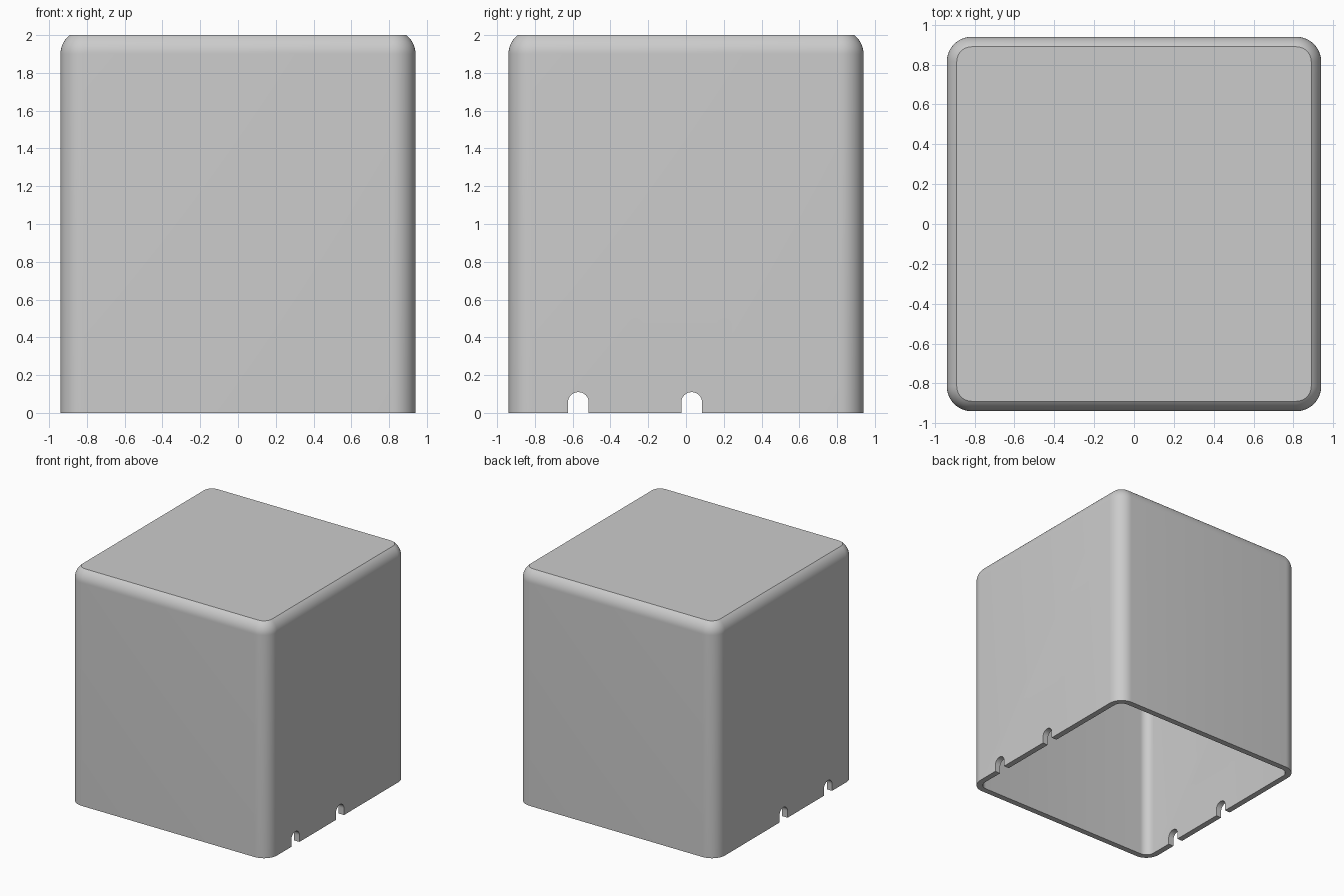
import bpy, bmesh, math

cube = bpy.data.objects.get("Cube")
if cube:
    bpy.data.objects.remove(cube, do_unlink=True)

HALF = 0.94        # half width of the cover
ROUND = 0.125      # radius of the vertical corners and the top edge
WALL = 0.05
SHOULDER = 1.9     # height where the top rounding starts
HEIGHT = 2.0
STEPS = 10

grey = bpy.data.materials.new("light_grey")
colour = (0.6, 0.6, 0.6, 1)
grey.diffuse_color = colour
grey.use_nodes = True
grey.node_tree.nodes["Principled BSDF"].inputs["Base Color"].default_value = colour


def make_object(name, bm):
    bmesh.ops.recalc_face_normals(bm, faces=bm.faces)
    mesh = bpy.data.meshes.new(name)
    bm.to_mesh(mesh)
    bm.free()
    mesh.materials.append(grey)
    obj = bpy.data.objects.new(name, mesh)
    bpy.context.collection.objects.link(obj)
    return obj


def rounded_square(bm, radius, z):
    """Ring of vertices; corner centres are shared by all rings."""
    centre = HALF - ROUND
    ring = []
    for corner in range(4):
        mid = math.radians(45 + 90 * corner)
        cx = math.copysign(centre, math.cos(mid))
        cy = math.copysign(centre, math.sin(mid))
        for i in range(STEPS + 1):
            a = math.radians(90) * (corner + i / STEPS)
            ring.append(bm.verts.new((cx + radius * math.cos(a), cy + radius * math.sin(a), z)))
    return ring


def shell_profile(radius, top):
    """Wall from the floor up, then an arc cut flat at the top."""
    end = math.asin((top - SHOULDER) / radius)
    arc = [(radius * math.cos(end * i / STEPS), SHOULDER + radius * math.sin(end * i / STEPS))
           for i in range(STEPS + 1)]
    return [(radius, 0)] + arc


# Hollow cover: inside from the ceiling down, outside from the floor up
bm = bmesh.new()
inside = shell_profile(ROUND - WALL, HEIGHT - WALL)
outside = shell_profile(ROUND, HEIGHT)
rings = [rounded_square(bm, r, z) for r, z in inside[::-1] + outside]
for a, b in zip(rings, rings[1:]):
    for i in range(len(a)):
        j = (i + 1) % len(a)
        bm.faces.new((a[i], a[j], b[j], b[i]))
bm.faces.new(rings[0])
bm.faces.new(rings[-1])
cover = make_object("cover", bm)

# Arched cable notches through both side walls
NOTCH = 0.055
for n, y in enumerate((-0.57, 0.03)):
    bm = bmesh.new()
    outline = [(y + NOTCH, -0.1)]
    for i in range(17):
        a = math.pi * i / 16
        outline.append((y + NOTCH * math.cos(a), NOTCH + NOTCH * math.sin(a)))
    outline.append((y - NOTCH, -0.1))
    face = bm.faces.new([bm.verts.new((-1.2, v, z)) for v, z in outline])
    moved = bmesh.ops.extrude_face_region(bm, geom=[face])["geom"]
    bmesh.ops.translate(bm, vec=(2.4, 0, 0),
                        verts=[v for v in moved if isinstance(v, bmesh.types.BMVert)])
    cutter = make_object(f"notch_cutter_{n + 1}", bm)
    cutter.hide_render = True
    cutter.hide_set(True)
    cut = cover.modifiers.new("notch", 'BOOLEAN')
    cut.operation = 'DIFFERENCE'
    cut.solver = 'EXACT'
    cut.object = cutter

# Apply the cuts, remove the cutters, smooth the rounded edges
bpy.ops.object.select_all(action='DESELECT')
cover.select_set(True)
bpy.context.view_layer.objects.active = cover
for mod in list(cover.modifiers):
    cutter = mod.object
    bpy.ops.object.modifier_apply(modifier=mod.name)
    bpy.data.objects.remove(cutter, do_unlink=True)
bpy.ops.object.shade_smooth_by_angle(angle=math.radians(30))
